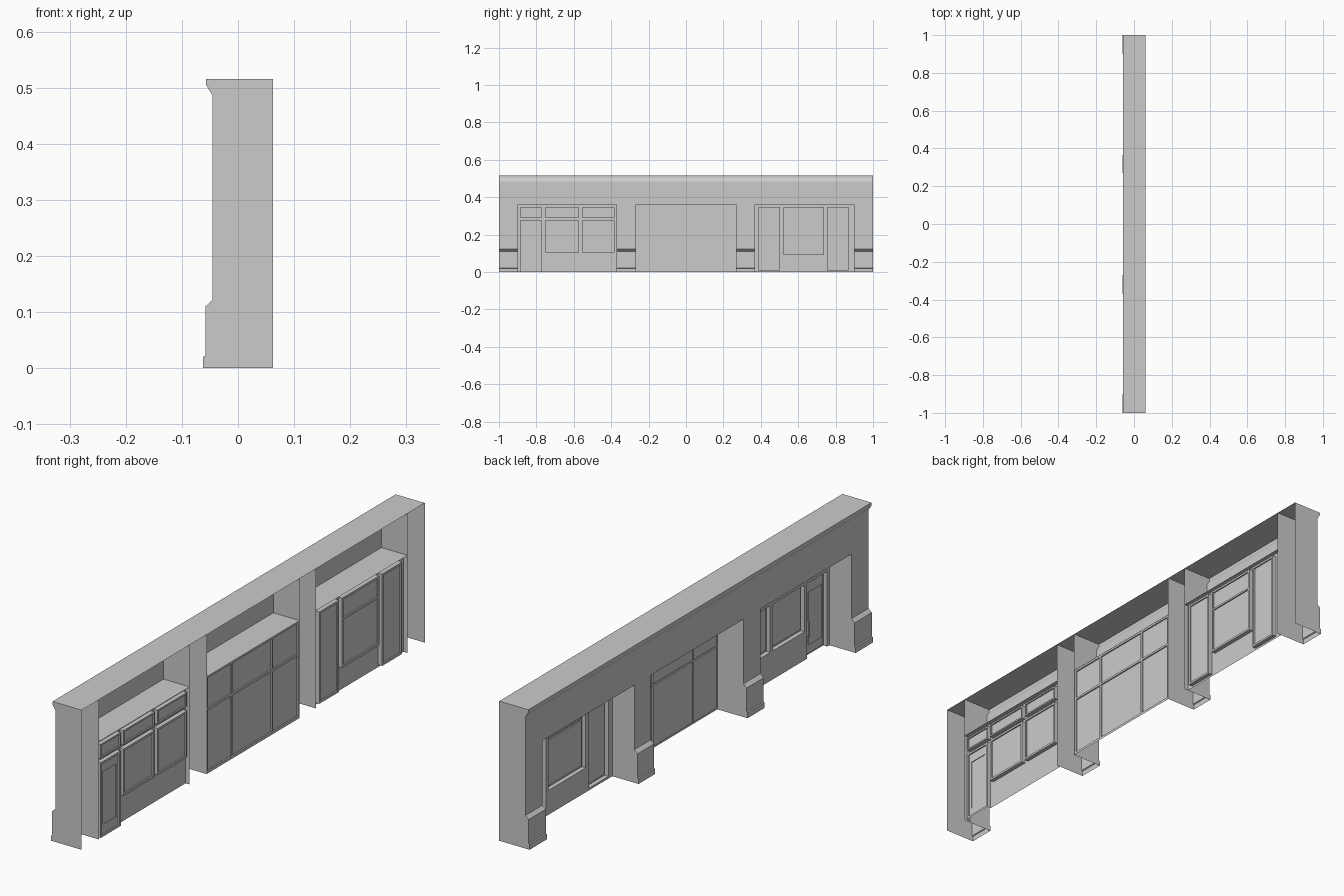
import bpy
import bmesh

cube = bpy.data.objects.get("Cube")
if cube:
    bpy.data.objects.remove(cube, do_unlink=True)

grey = bpy.data.materials.new("plain_grey")
grey.use_nodes = True
COLOR = (0.6, 0.6, 0.6, 1)
grey.diffuse_color = COLOR
grey.node_tree.nodes["Principled BSDF"].inputs["Base Color"].default_value = COLOR

BACK, FACE, WALL = 0.062, -0.045, 0.045
HEAD, TOP = 0.36, 0.515
PLINTH = [(-0.062, 0), (-0.062, 0.02), (-0.058, 0.022), (-0.058, 0.11), (FACE, 0.122)]
CORNICE = [(FACE, 0.485), (-0.057, 0.505), (-0.057, TOP), (BACK, TOP)]


def finish(name, bm):
    """Weld the sheet, turn it to the street and make the object."""
    bmesh.ops.remove_doubles(bm, verts=bm.verts, dist=0.0001)
    bmesh.ops.recalc_face_normals(bm, faces=bm.faces)
    if sum(f.normal.x * f.calc_area() for f in bm.faces) > 0:
        bmesh.ops.reverse_faces(bm, faces=bm.faces)
    mesh = bpy.data.meshes.new(name)
    bm.to_mesh(mesh)
    bm.free()
    mesh.materials.append(grey)
    obj = bpy.data.objects.new(name, mesh)
    bpy.context.collection.objects.link(obj)
    return obj


def add_face(bm, points):
    return bm.faces.new([bm.verts.new(p) for p in points])


def sweep(bm, profile, y0, y1):
    for (xa, za), (xb, zb) in zip(profile, profile[1:]):
        add_face(bm, [(xa, y0, za), (xb, y0, zb), (xb, y1, zb), (xa, y1, za)])


def relief_wall(name, y0, y1, base, rects):
    """Sheet wall with stepped rectangles (ya, yb, za, zb, depth)."""
    ys = sorted({y0, y1, *[v for r in rects for v in r[:2]]})
    zs = sorted({0, HEAD, *[v for r in rects for v in r[2:4]]})

    def depth(i, j):
        y, z = (ys[i] + ys[i + 1]) / 2, (zs[j] + zs[j + 1]) / 2
        d = base
        for ya, yb, za, zb, x in rects:
            if ya < y < yb and za < z < zb:
                d = x
        return d

    bm = bmesh.new()
    for i in range(len(ys) - 1):
        for j in range(len(zs) - 1):
            d, (a, b), (c, e) = depth(i, j), ys[i:i + 2], zs[j:j + 2]
            add_face(bm, [(d, a, c), (d, a, e), (d, b, e), (d, b, c)])
            if i and depth(i - 1, j) != d:
                n = depth(i - 1, j)
                add_face(bm, [(n, a, c), (n, a, e), (d, a, e), (d, a, c)])
            if j and depth(i, j - 1) != d:
                n = depth(i, j - 1)
                add_face(bm, [(n, a, c), (d, a, c), (d, b, c), (n, b, c)])
    return finish(name, bm)


def framed(ya, yb, za, zb, rim=0.008):
    """Deep recess with a rim around a pane."""
    return [(ya, yb, za, zb, 0.061),
            (ya + rim, yb - rim, za + rim, zb - rim, 0.056)]


# Fascia with cornice and flat roof
bm = bmesh.new()
sweep(bm, [(FACE, HEAD)] + CORNICE, -1, 1)
finish("fascia_and_roof", bm)

# Hollow pillars, open to the inside
PILLARS = [(-1, -0.9), (-0.37, -0.27), (0.27, 0.365), (0.9, 1)]
for k, (a, b) in enumerate(PILLARS):
    bm = bmesh.new()
    sweep(bm, PLINTH + [(FACE, HEAD)], a, b)
    for y in (a, b):
        add_face(bm, [(x, y, z) for x, z in PLINTH + CORNICE + [(BACK, 0)]])
    finish(f"pillar_{k + 1}", bm)

# Soffits over the bays
for k in range(3):
    bm = bmesh.new()
    sweep(bm, [(FACE, HEAD), (BACK, HEAD)], PILLARS[k][1], PILLARS[k + 1][0])
    finish(f"soffit_{k + 1}", bm)

# Bay with one door, two windows and three transoms
rects = framed(-0.887, -0.77, 0, 0.277)
rects.append((-0.868, -0.79, 0.04, 0.235, 0.053))
for a, b in [(-0.755, -0.572), (-0.555, -0.383)]:
    rects += framed(a, b, 0.105, 0.277)
for a, b in [(-0.887, -0.77), (-0.755, -0.572), (-0.555, -0.383)]:
    rects += framed(a, b, 0.292, 0.345, 0.006)
relief_wall("door_and_window_bay", -0.9, -0.37, WALL, rects)

# Middle bay fully glazed
rects = []
for a, b in [(-0.262, -0.125), (-0.117, 0.11), (0.118, 0.262)]:
    for c, d in [(0.01, 0.232), (0.24, 0.352)]:
        rects.append((a, b, c, d, 0.056))
relief_wall("glazed_bay", -0.27, 0.27, 0.061, rects)

# Bay with a window between two doors
rects = framed(0.387, 0.502, 0.008, 0.347) + framed(0.753, 0.87, 0.008, 0.347)
rects += framed(0.52, 0.737, 0.09, 0.347)
rects.append((0.528, 0.729, 0.265, 0.272, 0.061))
relief_wall("two_door_bay", 0.365, 0.9, WALL, rects)

# Door handle
bm = bmesh.new()
bmesh.ops.create_cube(bm, size=1)
for v in bm.verts:
    v.co = (0.05 + v.co.x * 0.008, -0.784 + v.co.y * 0.008, 0.103 + v.co.z * 0.055)
finish("door_handle", bm)
